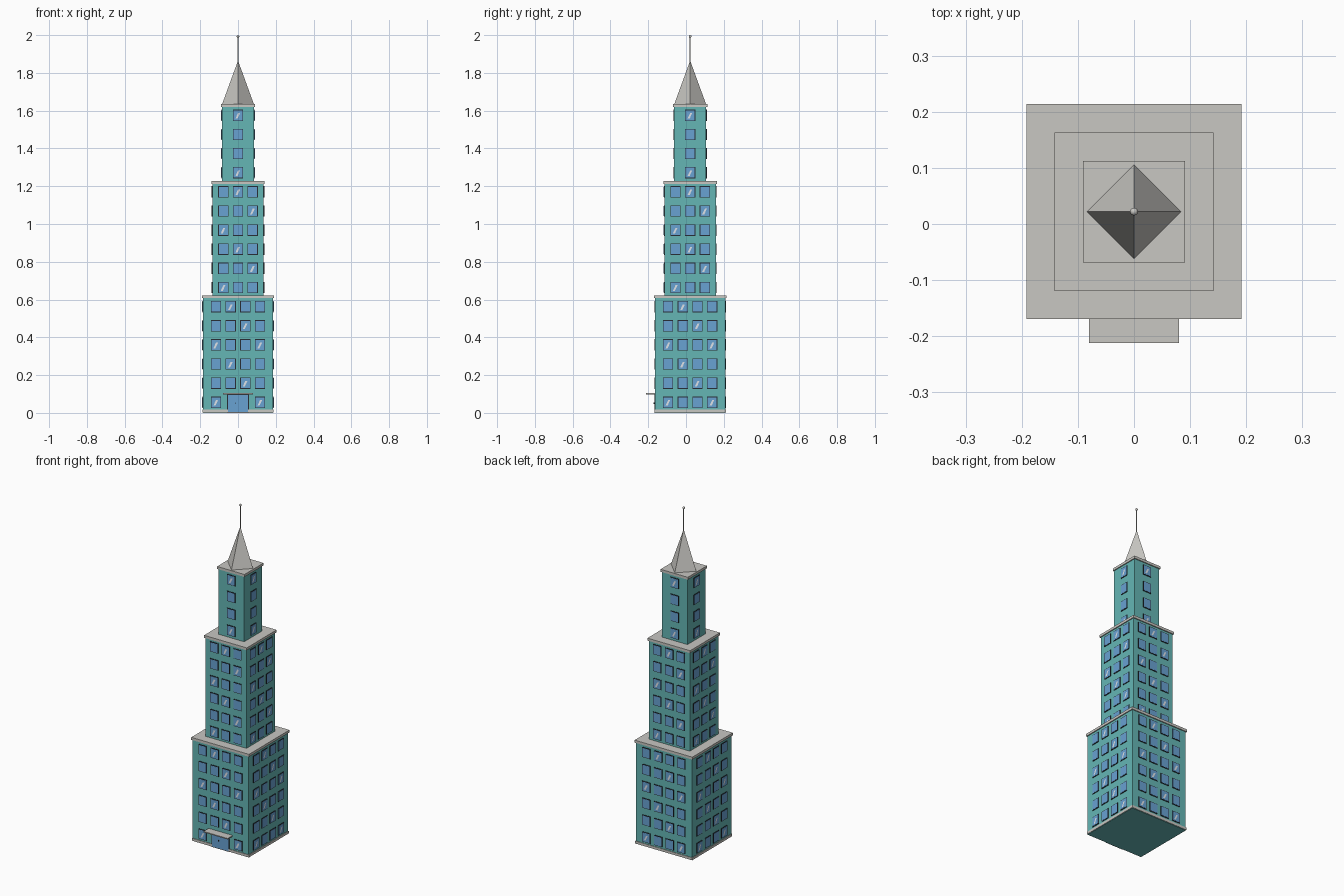
import bpy
import bmesh
from math import pi
from mathutils import Matrix, Vector

cube = bpy.data.objects.get("Cube")
if cube:
    bpy.data.objects.remove(cube, do_unlink=True)

AXIS_Y = 0.022      # the tower stands slightly behind the canopy
FLOOR = 0.1013      # storey height
FIRST_ROW = 0.056   # height of the lowest window centres
PITCH = 0.0777      # window column spacing


def material(name, color):
    mat = bpy.data.materials.new(name)
    mat.use_nodes = True
    mat.diffuse_color = (*color, 1)
    bsdf = mat.node_tree.nodes["Principled BSDF"]
    bsdf.inputs["Base Color"].default_value = (*color, 1)
    bsdf.inputs["Roughness"].default_value = 0.8
    return mat


teal = material("teal wall", (0.13, 0.47, 0.46))
stone = material("pale stone", (0.58, 0.57, 0.54))
blue = material("blue glass", (0.14, 0.36, 0.65))
dark = material("dark frame", (0.02, 0.025, 0.035))
shine = material("glass shine", (0.75, 0.78, 0.82))


def finish(name, bm, mat):
    bmesh.ops.recalc_face_normals(bm, faces=bm.faces)
    mesh = bpy.data.meshes.new(name)
    bm.to_mesh(mesh)
    bm.free()
    mesh.materials.append(mat)
    obj = bpy.data.objects.new(name, mesh)
    bpy.context.collection.objects.link(obj)
    return obj


def add_box(bm, center, size, turn=Matrix()):
    place = turn @ Matrix.Translation(center) @ Matrix.Diagonal((*size, 1))
    bmesh.ops.create_cube(bm, size=1, matrix=place)


def box(name, mat, half_x, y0, y1, z0, z1):
    bm = bmesh.new()
    add_box(bm, (0, (y0 + y1) / 2, (z0 + z1) / 2), (2 * half_x, y1 - y0, z1 - z0))
    return finish(name, bm, mat)


def square_block(name, mat, half, z0, z1):
    return box(name, mat, half, AXIS_Y - half, AXIS_Y + half, z0, z1)


def cone(name, mat, sides, r0, r1, z0, z1):
    bm = bmesh.new()
    bmesh.ops.create_cone(bm, cap_ends=True, segments=sides, radius1=r0, radius2=r1,
                          depth=z1 - z0,
                          matrix=Matrix.Translation((0, AXIS_Y, (z0 + z1) / 2)))
    return finish(name, bm, mat)


def add_streak(bm, x, y, z, turn):
    # slanted highlight lying on the glass
    outline = [(-0.014, -0.018), (-0.003, -0.018), (0.011, 0.012), (0, 0.012)]
    verts = [bm.verts.new(turn @ Vector((x + dx, y, z + dz))) for dx, dz in outline]
    face = bm.faces.new(verts)
    face.normal_update()
    if face.normal.dot(turn.to_3x3() @ Vector((0, -1, 0))) < 0:
        face.normal_flip()


def windows(name, half, columns, first, last):
    frames, panes, streaks = bmesh.new(), bmesh.new(), bmesh.new()
    for side in range(4):
        turn = Matrix.Translation((0, AXIS_Y, 0)) @ Matrix.Rotation(side * pi / 2, 4, 'Z')
        for row in range(first, last):
            for col in range(columns):
                # the door takes the middle of the ground floor
                if side == 0 and row == 0 and col in (1, 2):
                    continue
                x = (col - (columns - 1) / 2) * PITCH
                z = FIRST_ROW + row * FLOOR
                add_box(frames, (x, -half, z), (0.054, 0.006, 0.06), turn)
                add_box(panes, (x, -half, z), (0.047, 0.008, 0.053), turn)
                if (row + col) % 3 == 0:
                    add_streak(streaks, x, -half - 0.0045, z, turn)
    finish(name + "_window_frames", frames, dark)
    finish(name + "_window_panes", panes, blue)
    # streaks are open faces already turned outwards
    mesh = bpy.data.meshes.new(name + "_window_shine")
    streaks.to_mesh(mesh)
    streaks.free()
    mesh.materials.append(shine)
    bpy.context.collection.objects.link(bpy.data.objects.new(mesh.name, mesh))


# Three stepped tiers, each capped by a thin cornice
tiers = [("lower_tier", 0.186, 0, 0.607, 4, 0, 6),
         ("middle_tier", 0.136, 0.61, 1.213, 3, 6, 12),
         ("upper_tier", 0.085, 1.22, 1.62, 1, 12, 16)]
for name, half, z0, z1, columns, first, last in tiers:
    square_block(name, teal, half, z0, z1)
    square_block(name + "_cornice", stone, half + 0.0055, z1, z1 + 0.015)
    windows(name, half, columns, first, last)
square_block("plinth", stone, 0.189, 0.002, 0.017)

# Entrance
wall = AXIS_Y - 0.186
box("door_frame", dark, 0.058, wall - 0.003, wall, 0, 0.099)
box("door_glass", blue, 0.054, wall - 0.004, wall, 0.004, 0.096)
bm = bmesh.new()
add_box(bm, (-0.012, wall - 0.005, 0.05), (0.005, 0.004, 0.008))
finish("door_handle", bm, dark)
box("canopy", stone, 0.08, -0.212, wall, 0.098, 0.104)

# Spire, mast and ball
cone("spire", stone, 4, 0.084, 0, 1.635, 1.865)
cone("mast", stone, 8, 0.003, 0.003, 1.85, 1.99)
bm = bmesh.new()
bmesh.ops.create_uvsphere(bm, u_segments=12, v_segments=8, radius=0.007,
                          matrix=Matrix.Translation((0, AXIS_Y, 1.993)))
ball = finish("mast_ball", bm, stone)
for poly in ball.data.polygons:
    poly.use_smooth = True
